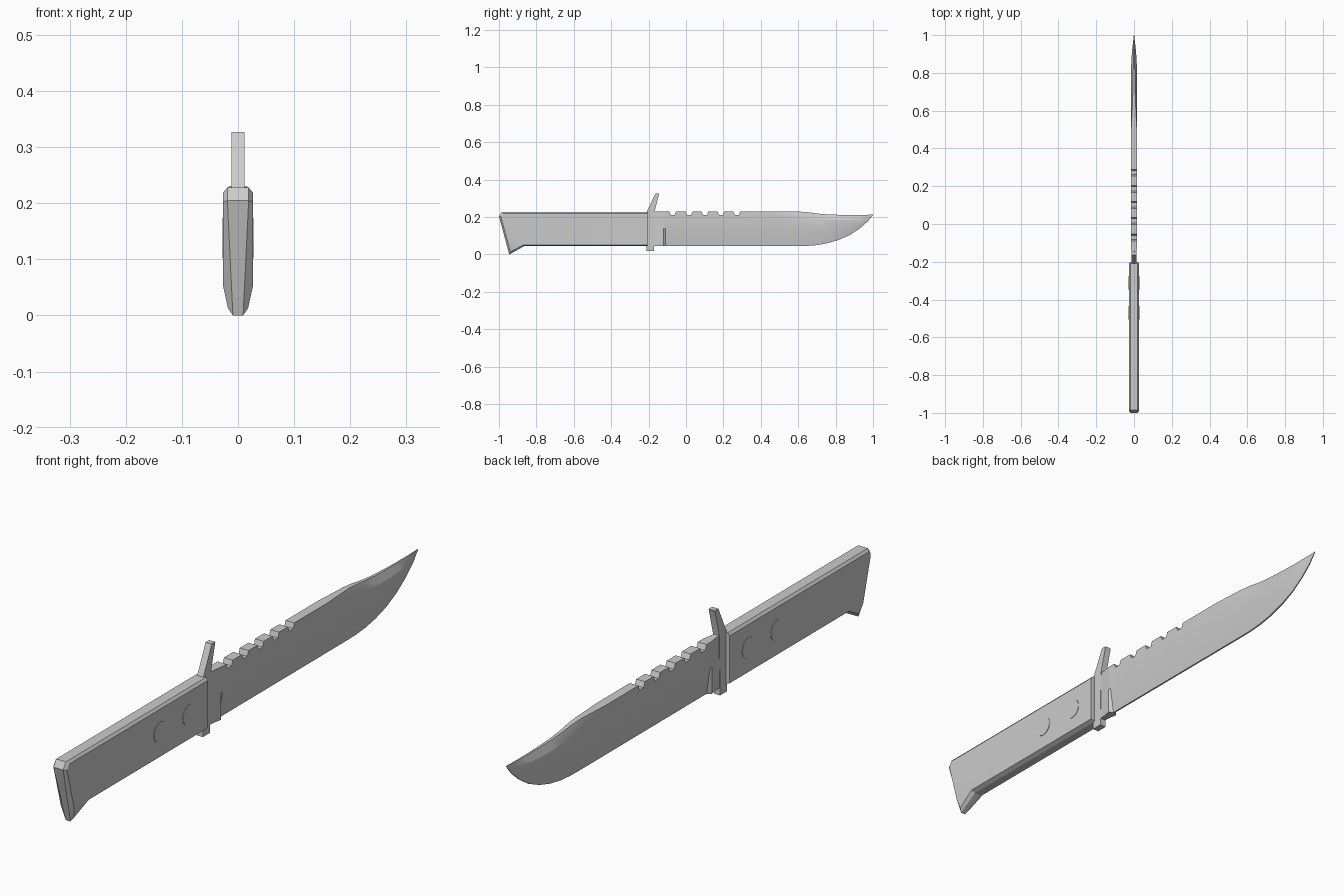
import bpy, bmesh, math

if "Cube" in bpy.data.objects:
    bpy.data.objects.remove(bpy.data.objects["Cube"])


def finish(name, bm):
    bmesh.ops.remove_doubles(bm, verts=bm.verts, dist=1e-6)
    bmesh.ops.recalc_face_normals(bm, faces=bm.faces)
    me = bpy.data.meshes.new(name)
    bm.to_mesh(me)
    bm.free()
    ob = bpy.data.objects.new(name, me)
    bpy.context.collection.objects.link(ob)
    bpy.ops.object.select_all(action='DESELECT')
    ob.select_set(True)
    bpy.context.view_layer.objects.active = ob
    bpy.ops.object.shade_smooth_by_angle(angle=math.radians(20))
    return ob


def prism(name, profile, half):
    """Extrude a (y, z) outline across x."""
    bm = bmesh.new()
    a = [bm.verts.new((-half, y, z)) for y, z in profile]
    b = [bm.verts.new((half, y, z)) for y, z in profile]
    bm.faces.new(a)
    bm.faces.new(b[::-1])
    n = len(profile)
    for i in range(n):
        j = (i + 1) % n
        bm.faces.new((a[i], b[i], b[j], a[j]))
    return finish(name, bm)


# Blade: lofted sections (y, top, swage line, grind line, edge z, spine, body, edge half widths)
Z, S, G, E, W = 0.23, 0.2, 0.14, 0.045, 0.017
stations = [(-0.18, Z, S, G, E, 0.010, 0.010, 0.010),
            (-0.15, Z, S, G, E, 0.012, 0.012, 0.012),
            (-0.12, Z, S, G, E, W, W, W),
            (-0.11, Z, S, G, E, W, W, 0.003)]
# Spine notches with slanted walls
for y in (-0.09, -0.002, 0.083, 0.168, 0.253):
    for dy, z in ((0, Z), (0.008, 0.212), (0.03, 0.212), (0.036, Z)):
        stations.append((y + dy, z, S, G, E, W, W, 0.003))
stations += [(0.47, Z, 0.226, G, E, W, W, 0.003),
             (0.54, Z, 0.212, G, E, 0.013, W, 0.003),
             (0.60, Z, 0.202, G, E, 0.010, W, 0.003),
             (0.65, 0.226, 0.195, G, 0.046, 0.008, W, 0.003),
             (0.70, 0.219, 0.189, G, 0.050, 0.006, W, 0.003),
             (0.76, 0.214, 0.185, G, 0.061, 0.005, W, 0.003),
             (0.82, 0.212, 0.184, 0.145, 0.079, 0.004, 0.016, 0.003),
             (0.88, 0.211, 0.186, 0.153, 0.106, 0.003, 0.013, 0.002),
             (0.93, 0.211, 0.192, 0.167, 0.140, 0.003, 0.009, 0.002),
             (0.97, 0.212, 0.202, 0.190, 0.175, 0.002, 0.004, 0.002),
             (1.00, 0.214, 0.213, 0.212, 0.211, 0.001, 0.001, 0.001)]
bm = bmesh.new()
rings = []
for y, zt, zs, zg, zb, ws, wb, we in stations:
    side = [(ws, zt), (wb, zs), (wb, zg), (we, zb)]
    loop = side + [(-x, z) for x, z in reversed(side)]
    rings.append([bm.verts.new((x, y, z)) for x, z in loop])
for a, b in zip(rings, rings[1:]):
    for i in range(8):
        j = (i + 1) % 8
        bm.faces.new((a[i], a[j], b[j], b[i]))
bm.faces.new(rings[0])
bm.faces.new(rings[-1][::-1])
finish("blade", bm)

# Guard with slanted upper prong
prism("guard", [(-0.212, 0.018), (-0.172, 0.018), (-0.172, 0.045), (-0.168, 0.23),
                (-0.143, 0.327), (-0.163, 0.327), (-0.21, 0.228)], 0.012)

# Handle: bevelled slab with hooked pommel
outer = [(-1.0, 0.205), (-0.985, 0.228), (-0.205, 0.228), (-0.205, 0.045),
         (-0.865, 0.045), (-0.945, 0.0), (-0.958, 0.048)]
inner = [(-0.99, 0.202), (-0.977, 0.219), (-0.205, 0.219), (-0.205, 0.052),
         (-0.868, 0.052), (-0.939, 0.013), (-0.949, 0.052)]
bm = bmesh.new()
rims = []
for s in (-1, 1):
    o, n = [], []
    for (yo, zo), (yi, zi) in zip(outer, inner):
        o.append(bm.verts.new((s * (0.009 + 0.01 * min(1, zo / 0.2)), yo, zo)))
        n.append(bm.verts.new((s * (0.018 if zi < 0.03 else 0.0265), yi, zi)))
    for i in range(7):
        j = (i + 1) % 7
        bm.faces.new((o[i], o[j], n[j], n[i]))
    bm.faces.new((n[0], n[1], n[2], n[3], n[4], n[6]))
    bm.faces.new((n[4], n[5], n[6]))
    rims.append(o)
for i in range(7):
    j = (i + 1) % 7
    bm.faces.new((rims[0][i], rims[0][j], rims[1][j], rims[1][i]))
# front end cap
bmesh.ops.holes_fill(bm, edges=bm.edges[:], sides=0)
finish("handle", bm)

# Rivets through the handle
for k, y in enumerate((-0.47, -0.31)):
    prism(f"rivet_{k + 1}", [(y + 0.036 * math.cos(math.tau * i / 24),
                             0.138 + 0.036 * math.sin(math.tau * i / 24))
                            for i in range(24)], 0.028)
